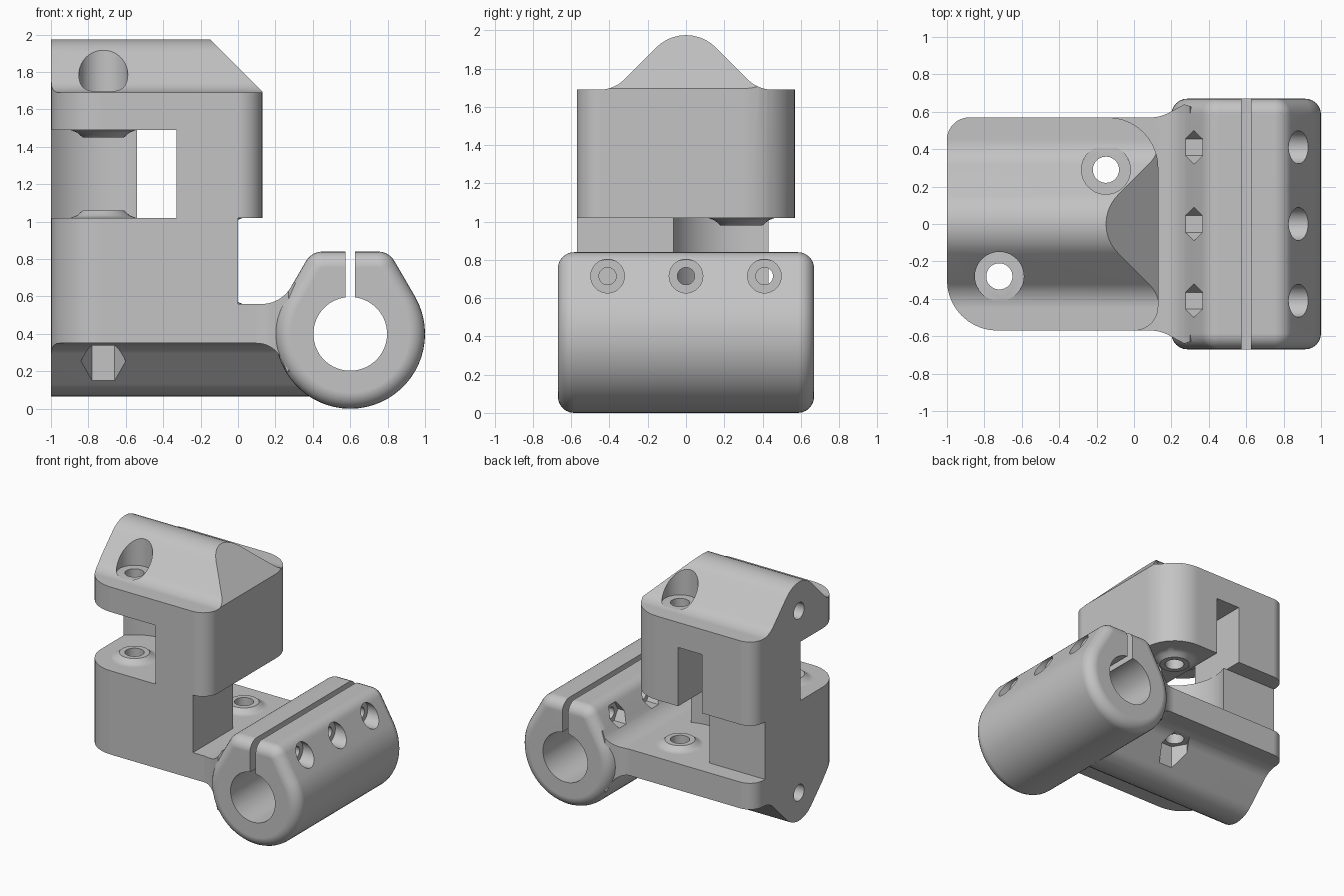
import bpy, bmesh, math
from mathutils import Vector

if "Cube" in bpy.data.objects:
    bpy.data.objects.remove(bpy.data.objects["Cube"], do_unlink=True)

grey = bpy.data.materials.new("plain_grey")
grey.use_nodes = True
grey.diffuse_color = (0.55, 0.55, 0.55, 1)
grey.node_tree.nodes["Principled BSDF"].inputs["Base Color"].default_value = (0.55, 0.55, 0.55, 1)


def rounded(corners, steps=10):
    """Polygon from (u, v, radius) corners, each filleted with its radius."""
    out = []
    for i, (u, v, r) in enumerate(corners):
        p = Vector((u, v))
        if r == 0:
            out.append(p)
            continue
        a = (Vector(corners[i - 1][:2]) - p).normalized()
        b = (Vector(corners[(i + 1) % len(corners)][:2]) - p).normalized()
        half = a.angle(b) / 2
        centre = p + (a + b).normalized() * (r / math.sin(half))
        start = p + a * (r / math.tan(half)) - centre
        end = p + b * (r / math.tan(half)) - centre
        turn = start.angle_signed(end)
        for k in range(steps + 1):
            t = -turn * k / steps
            out.append(centre + Vector((start.x * math.cos(t) - start.y * math.sin(t),
                                        start.x * math.sin(t) + start.y * math.cos(t))))
    return out


def place(axis, u, v, w):
    return {"x": (w, u, v), "y": (u, w, v), "z": (u, v, w)}[axis]


def loft(name, axis, rings):
    """Closed solid through rings of (points, position along axis)."""
    bm = bmesh.new()
    loops = [[bm.verts.new(place(axis, p[0], p[1], w)) for p in pts] for pts, w in rings]
    n = len(loops[0])
    bm.faces.new(loops[0])
    bm.faces.new(loops[-1])
    for a, b in zip(loops, loops[1:]):
        for i in range(n):
            bm.faces.new((a[i], a[(i + 1) % n], b[(i + 1) % n], b[i]))
    bmesh.ops.recalc_face_normals(bm, faces=bm.faces)
    mesh = bpy.data.meshes.new(name)
    bm.to_mesh(mesh)
    bm.free()
    mesh.materials.append(grey)
    obj = bpy.data.objects.new(name, mesh)
    bpy.context.collection.objects.link(obj)
    return obj


def prism(name, axis, pts, lo, hi):
    return loft(name, axis, [(pts, lo), (pts, hi)])


def box(name, x, y, z):
    return prism(name, "z", [(x[0], y[0]), (x[1], y[0]), (x[1], y[1]), (x[0], y[1])], *z)


def ring(u, v, r, n=40):
    return [(u + r * math.cos(math.tau * k / n), v + r * math.sin(math.tau * k / n)) for k in range(n)]


def rod(name, axis, u, v, r, lo, hi, n=40):
    return prism(name, axis, ring(u, v, r, n), lo, hi)


def combine(target, operation, *tools):
    for tool in tools:
        tool.hide_render = True
        mod = target.modifiers.new(operation, "BOOLEAN")
        mod.operation, mod.solver, mod.object = operation, "EXACT", tool
        bpy.context.view_layer.objects.active = target
        bpy.ops.object.modifier_apply(modifier=mod.name)
        bpy.data.objects.remove(tool, do_unlink=True)


# Ridge shared by the top and the underside
BELL = [(0.7, 0, 0), (0.376, 0, 0.18), (0, 0.376, 0.22), (-0.376, 0, 0.18), (-0.7, 0, 0)]
PULLEY_A, PULLEY_B = (-0.72, -0.28), (-0.15, 0.29)

# Upper block: ridge section trimmed to a rounded plan
section = [(y, 1.69 + z, r) for y, z, r in BELL] + [(-0.7, 0.45, 0), (0.7, 0.45, 0)]
body = prism("bracket_body", "x", rounded(section), -1.1, 0.3)
plan = [(-1, -0.57, 0.27), (0.13, -0.57, 0.13), (0.13, 0.57, 0.27), (-1, 0.57, 0.12)]
combine(body, "INTERSECT", prism("upper_plan", "z", rounded(plan), 0.4, 2.1))
combine(
    body, "DIFFERENCE",
    prism("end_slope", "y", [(-0.3, 2.125), (0.3, 1.525), (0.6, 2.2)], -1, 1),
    # Lower pulley pocket with its belt channel
    box("lower_end_gap", (0, 1), (-1, 1), (0.3, 1.02)),
    box("lower_belt_gap", (-2, 1), (0.43, 1), (0.3, 1.02)),
    rod("lower_pocket", "z", *PULLEY_B, 0.385, 0.3, 1.02, 64),
    # Upper pulley pocket with its belt channel
    box("upper_belt_gap", (-0.54, -0.33), (-1, 1), (1.02, 1.49)),
    rod("upper_pocket", "z", *PULLEY_A, 0.385, 1.02, 1.49, 64),
)

# Base plate with underside ridge, flaring into the clamp
section = [(y, 0.35 - z, r) for y, z, r in BELL] + [(-0.7, 0.56, 0), (0.7, 0.56, 0)]
base = prism("base_plate", "x", rounded(section), -1.1, 0.38)
web = rounded([(0.05, 0.45, 0), (0.05, 0.56, 0), (0.231, 0.56, 0.18), (0.3, 0.68, 0), (0.36, 0.6, 0),
               (0.36, 0.2, 0), (0.26, 0.2, 0), (0.2, 0.35, 0.15), (0.05, 0.35, 0)])
combine(base, "UNION", prism("clamp_web", "y", web, -0.68, 0.68))
plan = [(-1, -0.57, 0.27), (0.14, -0.57, 0.2), (0.27, -0.64, 0), (0.38, -0.6, 0),
        (0.38, 0.6, 0), (0.27, 0.64, 0), (0.14, 0.57, 0.2), (-1, 0.57, 0.12)]
combine(base, "INTERSECT", prism("base_plan", "z", rounded(plan), -0.1, 0.8))

# Rod clamp with softened ends
outline = [(0.6 + 0.4 * math.cos(math.radians(a)), 0.4 + 0.4 * math.sin(math.radians(a)), 0)
           for a in range(150, 391, 6)]
outline += [(0.807, 0.84, 0.1), (0.393, 0.84, 0.1)]
clamp = prism("rod_clamp", "y", rounded(outline, 6), -0.67, 0.67)
bm = bmesh.new()
bm.from_mesh(clamp.data)
rims = [e for e in bm.edges if abs(e.verts[0].co.y - e.verts[1].co.y) < 0.01]
bmesh.ops.bevel(bm, geom=rims, offset=0.085, segments=6, profile=0.5, affect="EDGES")
bm.to_mesh(clamp.data)
bm.free()

combine(body, "UNION", base, clamp)

# Washer bosses on floor and ceiling of each pocket
for (x, y), floor, ceiling in ((PULLEY_A, 1.02, 1.49), (PULLEY_B, 0.56, 1.02)):
    for z, up in ((floor, 1), (ceiling, -1)):
        rings = [(0.175, -0.03), (0.175, 0), (0.14, 0.014), (0.11, 0.04)]
        combine(body, "UNION", loft("boss", "z", [(ring(x, y, r), z + up * h) for r, h in rings]))

# Pulley screws: through hole, head recess above, nut recess below
for x, y in (PULLEY_A, PULLEY_B):
    combine(body, "DIFFERENCE",
            rod("screw_hole", "z", x, y, 0.07, -0.1, 2.1),
            rod("head_recess", "z", x, y, 0.131, 1.695, 2.1),
            rod("nut_recess", "z", x, y, 0.12, -0.1, 0.34, 6))

# Long holes in the outer end
for z in (1.745, 0.29):
    combine(body, "DIFFERENCE", rod("end_hole", "x", 0, z, 0.065, -1.1, -0.4))

# Clamp bore, slit and pinch screws
combine(body, "DIFFERENCE",
        rod("bore", "y", 0.6, 0.4, 0.197, -1, 1, 64),
        box("slit", (0.575, 0.625), (-1, 1), (0.4, 1)))
for y in (-0.41, 0, 0.41):
    combine(body, "DIFFERENCE",
            rod("pinch_hole", "x", y, 0.715, 0.045, 0.2, 1.1),
            rod("pinch_head", "x", y, 0.715, 0.088, 0.8, 1.1),
            rod("pinch_nut", "x", y, 0.715, 0.09, 0.15, 0.38, 6))

# Smooth curves, crisp edges
bpy.ops.object.select_all(action="DESELECT")
body.select_set(True)
bpy.context.view_layer.objects.active = body
bpy.ops.object.shade_smooth_by_angle(angle=math.radians(30))
weighted = body.modifiers.new("even_shading", "WEIGHTED_NORMAL")
weighted.keep_sharp = True
